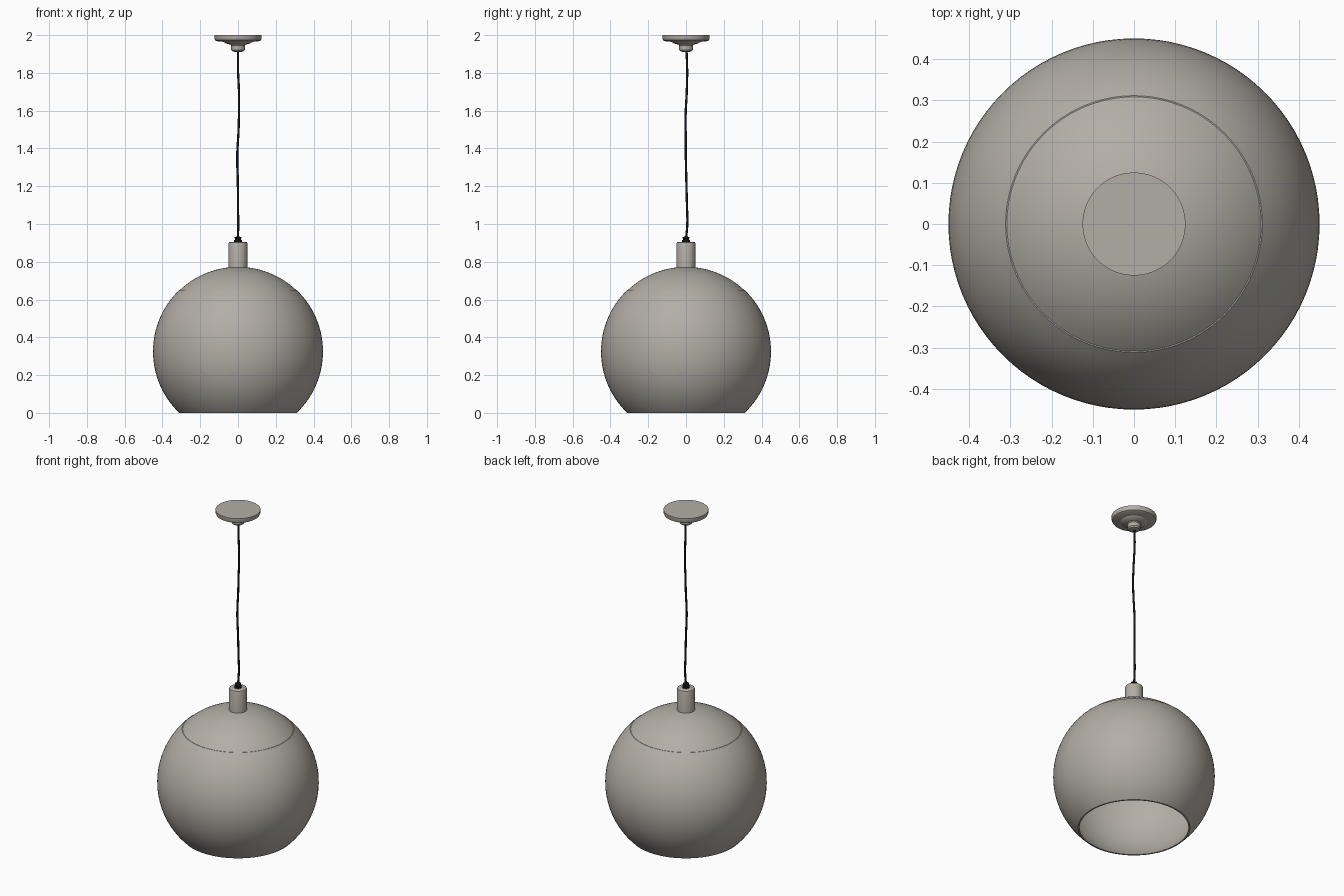
import bpy, math

if "Cube" in bpy.data.objects:
    bpy.data.objects.remove(bpy.data.objects["Cube"])

def material(name, rgb):
    m = bpy.data.materials.new(name)
    m.diffuse_color = (*rgb, 1)
    m.use_nodes = True
    m.node_tree.nodes["Principled BSDF"].inputs["Base Color"].default_value = m.diffuse_color
    return m

GREY = material("warm grey metal", (0.45, 0.42, 0.38))
BLACK = material("black rubber", (0.01, 0.01, 0.01))

def lathe(name, profile, mat, sides=64, angle=35, closed=False):
    """Spin a (radius, z) profile about z; zero radius makes a pole."""
    verts, faces, rings = [], [], []
    for r, z in profile:
        start = len(verts)
        n = 1 if r < 1e-6 else sides
        for i in range(n):
            a = 2 * math.pi * i / sides
            verts.append((r * math.cos(a), r * math.sin(a), z))
        rings.append((start, n))
    pairs = list(zip(rings, rings[1:]))
    if closed:
        pairs.append((rings[-1], rings[0]))
    for (s0, n0), (s1, n1) in pairs:
        for i in range(sides):
            j = (i + 1) % sides
            f = [s0 + i % n0, s0 + j % n0, s1 + j % n1, s1 + i % n1]
            faces.append(list(dict.fromkeys(f)))
    me = bpy.data.meshes.new(name)
    me.from_pydata(verts, [], faces)
    me.materials.append(mat)
    ob = bpy.data.objects.new(name, me)
    bpy.context.collection.objects.link(ob)
    bpy.context.view_layer.objects.active = ob
    ob.select_set(True)
    bpy.ops.object.shade_smooth_by_angle(angle=math.radians(angle))
    ob.select_set(False)
    return ob

CZ, R, T = 0.325, 0.45, 0.006

def arc(r, z0, z1, n):
    """Points on the globe of radius r from height z0 to z1."""
    a0 = math.asin(max(-1, min(1, (z0 - CZ) / r)))
    a1 = math.asin(max(-1, min(1, (z1 - CZ) / r)))
    return [(r * math.cos(a0 + (a1 - a0) * i / n),
             CZ + r * math.sin(a0 + (a1 - a0) * i / n)) for i in range(n + 1)]

# open globe shade, a thin double-walled shell
lathe("globe_shade", arc(R, 0.0, 0.65, 28) + arc(R - T, 0.65, 0.0, 28), GREY, 96, closed=True)

# domed cap, set in a hair below the shade rim
cap = arc(R - 0.002, 0.648, CZ + R - 0.002, 14)
inner = arc(R - T - 0.002, CZ + R - T - 0.002, 0.648, 14)
cap[-1] = (0, cap[-1][1])
inner[0] = (0, inner[0][1])
lathe("top_cap", list(reversed(inner)) + list(reversed(cap)), GREY, 96, closed=False)
ob = bpy.data.objects["top_cap"]
ob.data.clear_geometry()
bpy.data.objects.remove(ob)
lathe("top_cap", inner + cap, GREY, 96)

# socket cup on top of the cap
lathe("socket_cup", [(0, 0.755), (0.05, 0.755), (0.05, 0.897), (0.048, 0.903),
                     (0.043, 0.906), (0, 0.906)], GREY, 32)

# black cord grip
lathe("cord_grip", [(0, 0.90), (0.02, 0.90), (0.02, 0.915), (0.015, 0.917),
                    (0.015, 0.921), (0.018, 0.923), (0.018, 0.93), (0.008, 0.933),
                    (0, 0.933)], BLACK, 24)

# ceiling canopy with stepped boss
lathe("ceiling_canopy", [(0, 2.0), (0.125, 2.0), (0.125, 1.982), (0.121, 1.973),
                         (0.112, 1.968), (0.075, 1.964), (0.066, 1.956),
                         (0.040, 1.950), (0.036, 1.945), (0.036, 1.922),
                         (0.030, 1.914), (0.012, 1.910), (0, 1.910)], GREY, 48)

# slightly wavy hanging cord
path = [(0, 0, 0.92), (0.001, 0.007, 1.0), (0, 0.005, 1.1), (-0.001, 0.002, 1.22),
        (-0.004, -0.001, 1.36), (0.003, -0.002, 1.5), (0.005, -0.002, 1.58),
        (0.005, 0.004, 1.7), (0, 0.006, 1.82), (0, 0.003, 1.915)]
cu = bpy.data.curves.new("cord", 'CURVE')
cu.dimensions = '3D'
cu.bevel_depth = 0.006
cu.bevel_resolution = 2
cu.use_fill_caps = True
sp = cu.splines.new('BEZIER')
sp.bezier_points.add(len(path) - 1)
for bp, p in zip(sp.bezier_points, path):
    bp.co = p
    bp.handle_left_type = bp.handle_right_type = 'AUTO'
cu.materials.append(BLACK)
bpy.context.collection.objects.link(bpy.data.objects.new("cord", cu))
